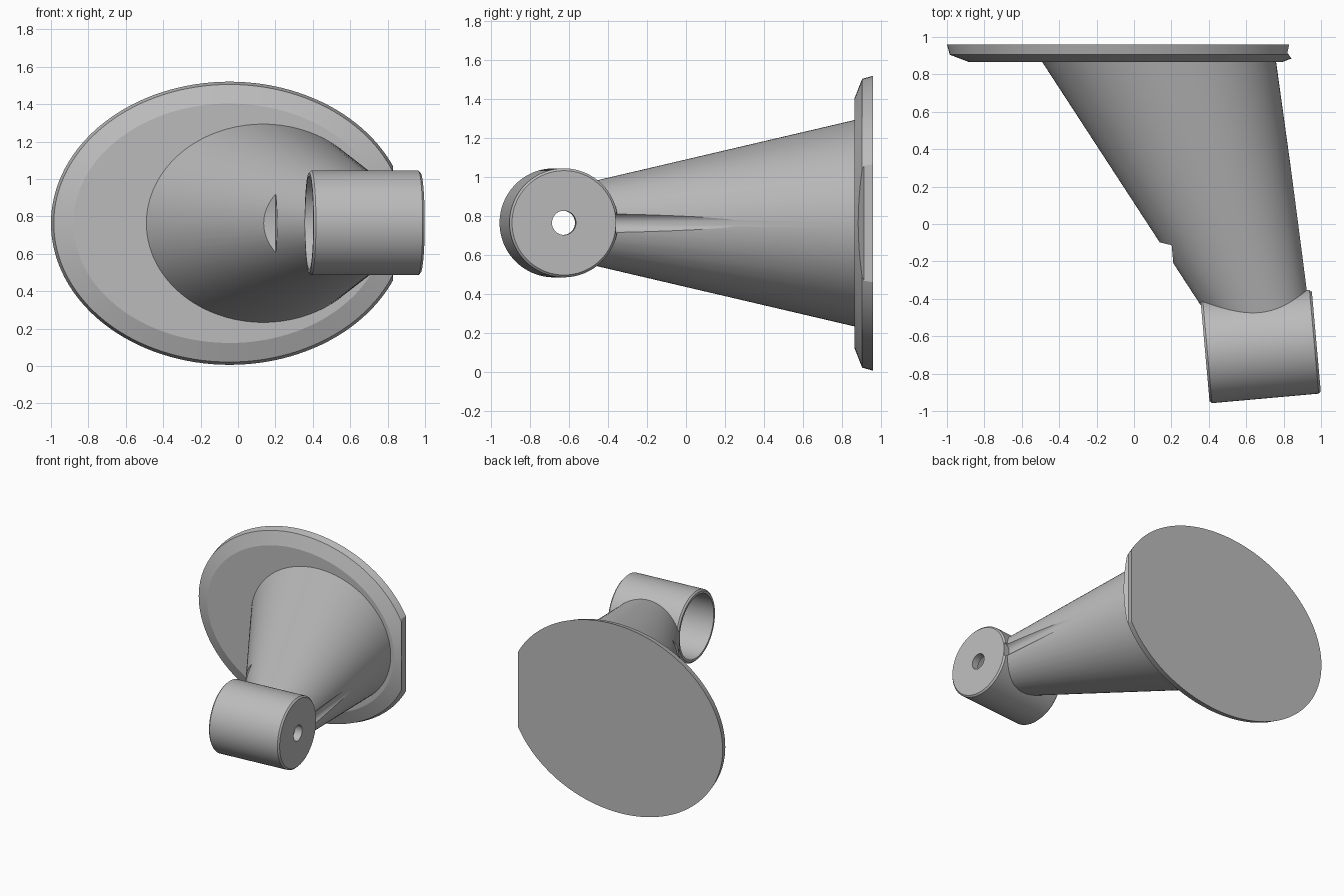
import bpy, bmesh, math
from mathutils import Matrix, Vector

if "Cube" in bpy.data.objects:
    bpy.data.objects.remove(bpy.data.objects["Cube"])

grey = bpy.data.materials.new("plain grey")
grey.diffuse_color = (0.5, 0.5, 0.5, 1)
grey.use_nodes = True
grey.node_tree.nodes["Principled BSDF"].inputs["Base Color"].default_value = grey.diffuse_color
ZC = 0.763


def finish(name, bm, matrix=None):
    bmesh.ops.recalc_face_normals(bm, faces=bm.faces[:])
    me = bpy.data.meshes.new(name)
    if matrix:
        bm.transform(matrix)
    bm.to_mesh(me)
    bm.free()
    me.materials.append(grey)
    ob = bpy.data.objects.new(name, me)
    bpy.context.collection.objects.link(ob)
    return ob


def loft(name, rings, matrix=None, n=128):
    """Capped stack of ellipses along y: (y, centre x, radius x, radius z)."""
    bm = bmesh.new()
    loops = []
    for y, cx, rx, rz in rings:
        loops.append([bm.verts.new((cx + rx * math.cos(2 * math.pi * i / n), y,
                                    rz * math.sin(2 * math.pi * i / n))) for i in range(n)])
    for a, b in zip(loops, loops[1:]):
        for i in range(n):
            j = (i + 1) % n
            bm.faces.new((a[i], a[j], b[j], b[i]))
    bm.faces.new(loops[0])
    bm.faces.new(loops[-1])
    return finish(name, bm, matrix or Matrix.Translation((0, 0, ZC)))


def prism(name, points, z0, z1):
    bm = bmesh.new()
    f = bm.faces.new([bm.verts.new((x, y, z0)) for x, y in points])
    r = bmesh.ops.extrude_face_region(bm, geom=[f])
    bmesh.ops.translate(bm, vec=(0, 0, z1 - z0),
                        verts=[v for v in r["geom"] if isinstance(v, bmesh.types.BMVert)])
    return finish(name, bm)


def boolean(ob, tool, op='DIFFERENCE'):
    m = ob.modifiers.new("bool", 'BOOLEAN')
    m.operation, m.object, m.solver = op, tool, 'EXACT'
    bpy.context.view_layer.objects.active = ob
    bpy.ops.object.modifier_apply(modifier=m.name)
    bpy.data.objects.remove(tool)


def along(origin, turn):
    return Matrix.Translation(origin) @ Matrix.Rotation(turn, 4, 'Z')


# Oval mounting plate with bevelled rim and trimmed right edge
plate = loft("mounting_plate", [(0.96, -0.045, 0.955, 0.757), (0.905, -0.045, 0.94, 0.742),
                                (0.865, -0.045, 0.835, 0.64)])
boolean(plate, prism("trim", [(0.83, 1.0), (0.83, 0.96), (0.82, 0.915), (0.842, 0.885),
                              (0.842, 0.8), (1.2, 0.8), (1.2, 1.0)], -0.2, 1.8))

# Leaning tapered arm
def arm_ring(y):
    left = -0.49 + (0.865 - y) / 1.535
    right = 0.76 + (0.865 - y) * 0.139
    return (y, (left + right) / 2, (right - left) / 2, 0.53 - (0.865 - y) * 0.234)

arm = loft("arm_and_socket", [arm_ring(0.88), arm_ring(-0.55)])

# Cylindrical socket, tilted about 5 degrees
tilt = math.radians(5.1)
turn = tilt - math.pi / 2
hub = along((0.38, -0.68, ZC + 0.002), turn)
L, R, c = 0.597, 0.28, 0.012
socket = loft("socket", [(0, 0, R - c, R - c), (c, 0, R, R), (L - c, 0, R, R),
                         (L, 0, R - c, R - c)], hub)
boolean(arm, socket, 'UNION')

# Socket bore, screw hole, clearance pocket on the left, groove on the right
boolean(arm, loft("bore", [(-0.2, 0, 0.25, 0.25), (L - 0.06, 0, 0.25, 0.25)], hub))
boolean(arm, loft("hole", [(0.3, 0, 0.062, 0.062), (L + 0.2, 0, 0.062, 0.062)], hub, 48))
boolean(arm, loft("pocket", [(-0.6, 0, 0.6, 0.6), (0, 0, 0.6, 0.6)],
                  along((0.253, -0.69, ZC), turn)))
boolean(arm, loft("groove", [(0, 0, 0.055, 0.055), (0.9, 0, 0.055, 0.055)],
                  along((0.952, -0.36, ZC), tilt), 48))

for ob in (plate, arm):
    bpy.ops.object.select_all(action='DESELECT')
    ob.select_set(True)
    bpy.context.view_layer.objects.active = ob
    bpy.ops.object.shade_smooth_by_angle(angle=math.radians(20))
